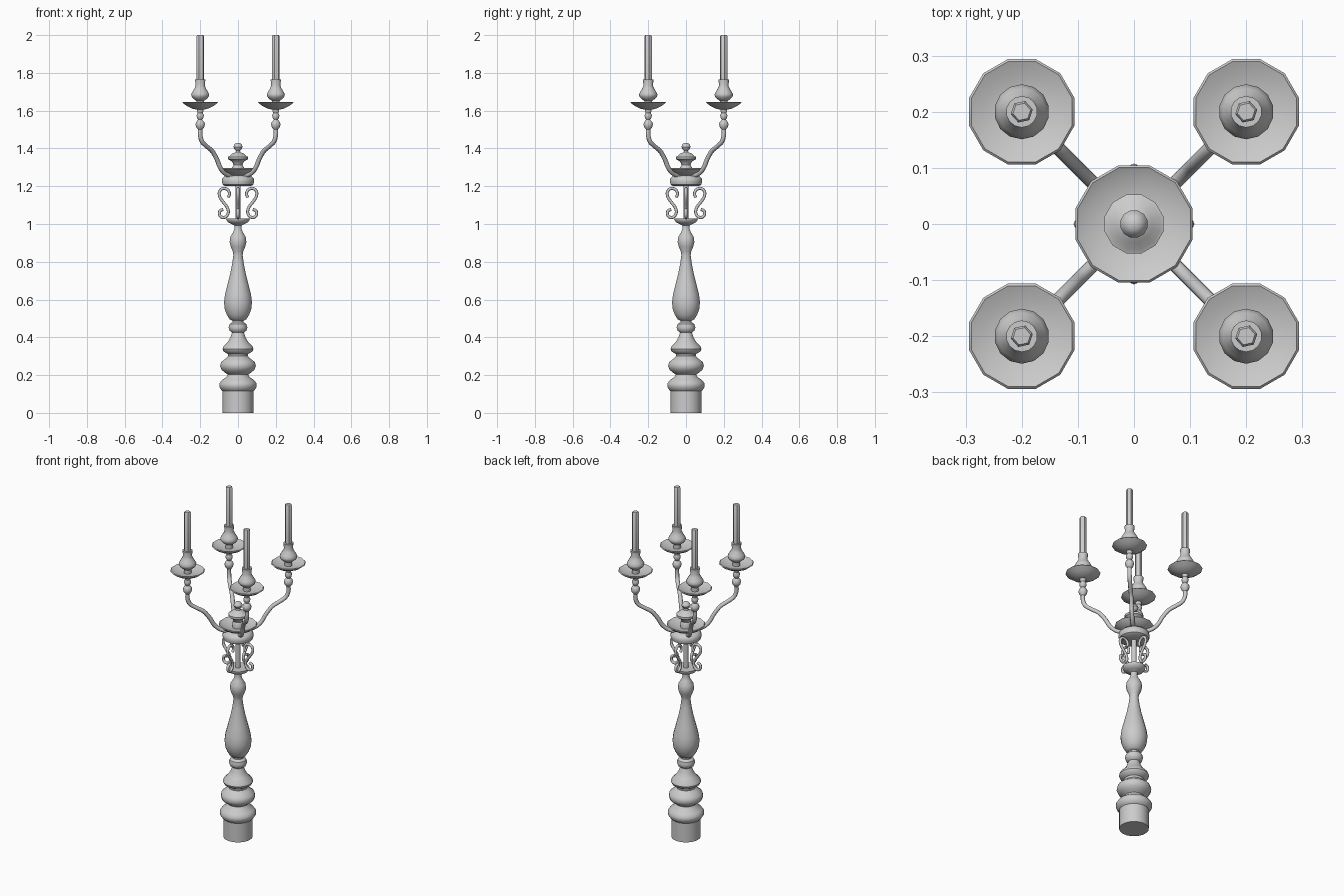
import bpy, bmesh, math
from mathutils import Vector

if "Cube" in bpy.data.objects:
    bpy.data.objects.remove(bpy.data.objects["Cube"])


def finish(obj, angle=40):
    bpy.ops.object.select_all(action='DESELECT')
    obj.select_set(True)
    bpy.context.view_layer.objects.active = obj
    bpy.ops.object.shade_smooth_by_angle(angle=math.radians(angle))
    return obj


def lathe(name, profile, sides, loc=(0, 0), turn=0.5):
    """Revolve (radius, height) points around z; end rings are capped."""
    bm = bmesh.new()
    rings = []
    for r, z in profile:
        rings.append([bm.verts.new((loc[0] + r * math.cos(math.tau * (i + turn) / sides),
                                    loc[1] + r * math.sin(math.tau * (i + turn) / sides), z))
                      for i in range(sides)])
    for a, b in zip(rings, rings[1:]):
        for i in range(sides):
            j = (i + 1) % sides
            bm.faces.new((a[i], a[j], b[j], b[i]))
    bm.faces.new(rings[0][::-1])
    bm.faces.new(rings[-1])
    bmesh.ops.recalc_face_normals(bm, faces=bm.faces)
    mesh = bpy.data.meshes.new(name)
    bm.to_mesh(mesh)
    bm.free()
    obj = bpy.data.objects.new(name, mesh)
    bpy.context.collection.objects.link(obj)
    return finish(obj)


def smooth_path(pts, steps=4):
    """Catmull-Rom curve through the given points."""
    p = [Vector(q) for q in pts]
    p = [2 * p[0] - p[1]] + p + [2 * p[-1] - p[-2]]
    out = []
    for a, b, c, d in zip(p, p[1:], p[2:], p[3:]):
        for k in range(steps):
            t = k / steps
            out.append(0.5 * (2 * b + (c - a) * t + (2 * a - 5 * b + 4 * c - d) * t * t
                              + (3 * b - a - 3 * c + d) * t ** 3))
    return out + [p[-2]]


def tube(name, pts, radius, angle):
    """Round bar along a (radial, height) path, turned about z."""
    path = smooth_path(pts)
    curve = bpy.data.curves.new(name, 'CURVE')
    curve.dimensions = '3D'
    curve.bevel_depth = radius
    curve.bevel_resolution = 2
    curve.use_fill_caps = True
    spline = curve.splines.new('POLY')
    spline.points.add(len(path) - 1)
    for sp, q in zip(spline.points, path):
        sp.co = (q.x * math.cos(angle), q.x * math.sin(angle), q.y, 1)
    obj = bpy.data.objects.new(name, curve)
    bpy.context.collection.objects.link(obj)
    bpy.ops.object.select_all(action='DESELECT')
    obj.select_set(True)
    bpy.context.view_layer.objects.active = obj
    bpy.ops.object.convert(target='MESH')
    return finish(bpy.context.view_layer.objects.active, 50)


# Turned base: plain foot and three stacked mouldings
lathe("base", [(.082, 0), (.082, .115), (.09, .122), (.1, .138), (.1, .155), (.088, .172),
               (.062, .19), (.055, .203), (.068, .212), (.088, .228), (.096, .248),
               (.09, .27), (.068, .286), (.052, .3), (.055, .312), (.078, .325),
               (.083, .338), (.078, .352), (.055, .375), (.04, .4), (.032, .425),
               (.045, .435), (.05, .452), (.045, .47), (.03, .48), (.03, .492)], 20)

# Baluster shaft with upper knop and small dish
lathe("shaft", [(.03, .488), (.045, .496), (.06, .52), (.071, .55), (.075, .585), (.07, .625),
                (.056, .68), (.042, .735), (.031, .79), (.025, .835), (.028, .855),
                (.039, .88), (.045, .905), (.041, .932), (.026, .957), (.019, .975),
                (.02, .993), (.04, 1.002), (.055, 1.01), (.063, 1.024), (.063, 1.03)], 20)

# Rod inside the scroll cage
lathe("centre_rod", [(.015, 1.025), (.015, 1.205)], 12)

# Collar that receives the arms, and the shallow bowl above it
lathe("collar", [(.068, 1.2), (.082, 1.208), (.087, 1.225), (.084, 1.242), (.07, 1.254),
                 (.045, 1.258), (.045, 1.265)], 20)
lathe("bowl", [(.045, 1.255), (.07, 1.265), (.092, 1.277), (.108, 1.292), (.104, 1.296),
               (.085, 1.285), (.04, 1.276)], 12)

# Finial with ball top
lathe("finial", [(.032, 1.275), (.032, 1.3), (.025, 1.312), (.032, 1.33), (.054, 1.343),
                 (.054, 1.356), (.047, 1.359), (.034, 1.371), (.014, 1.38), (.011, 1.388),
                 (.019, 1.394), (.025, 1.408), (.02, 1.421), (.01, 1.429)], 12)

# Four S-shaped scrolls around the rod
scroll = [(.052, 1.14), (.045, 1.16), (.055, 1.182), (.08, 1.188), (.098, 1.172),
          (.097, 1.145), (.08, 1.118), (.06, 1.093), (.051, 1.065), (.06, 1.042),
          (.08, 1.034), (.097, 1.047), (.095, 1.07), (.078, 1.077)]
for k in range(4):
    tube(f"scroll_{k + 1}", scroll, .008, k * math.pi / 2)

# Arms, drip plates, sockets and candles at the four corners
R2 = math.sqrt(2)
arm = [(x * R2, z) for x, z in [(.03, 1.25), (.07, 1.268), (.095, 1.3), (.111, 1.34),
                                (.136, 1.385), (.168, 1.413), (.19, 1.436),
                                (.2, 1.47), (.2, 1.51)]]
for k in range(4):
    a = math.pi / 4 + k * math.pi / 2
    at = (.2 * R2 * math.cos(a), .2 * R2 * math.sin(a))
    tube(f"arm_{k + 1}", arm, .012, a)
    lathe(f"arm_beads_{k + 1}",
          [(.012, 1.5), (.022, 1.513), (.026, 1.528), (.021, 1.542), (.011, 1.552),
           (.018, 1.562), (.02, 1.575), (.014, 1.588), (.018, 1.6), (.018, 1.61)], 12, at)
    lathe(f"drip_plate_{k + 1}",
          [(.018, 1.605), (.045, 1.611), (.072, 1.624), (.097, 1.642), (.093, 1.646),
           (.07, 1.636), (.03, 1.628)], 12, at)
    lathe(f"socket_{k + 1}",
          [(.021, 1.62), (.021, 1.652), (.035, 1.662), (.047, 1.675), (.049, 1.687),
           (.042, 1.7), (.031, 1.718), (.025, 1.732), (.028, 1.765), (.02, 1.765)], 14, at)
    lathe(f"candle_{k + 1}", [(.02, 1.75), (.02, 1.995), (.016, 2.0)], 6, at, 0.2)
